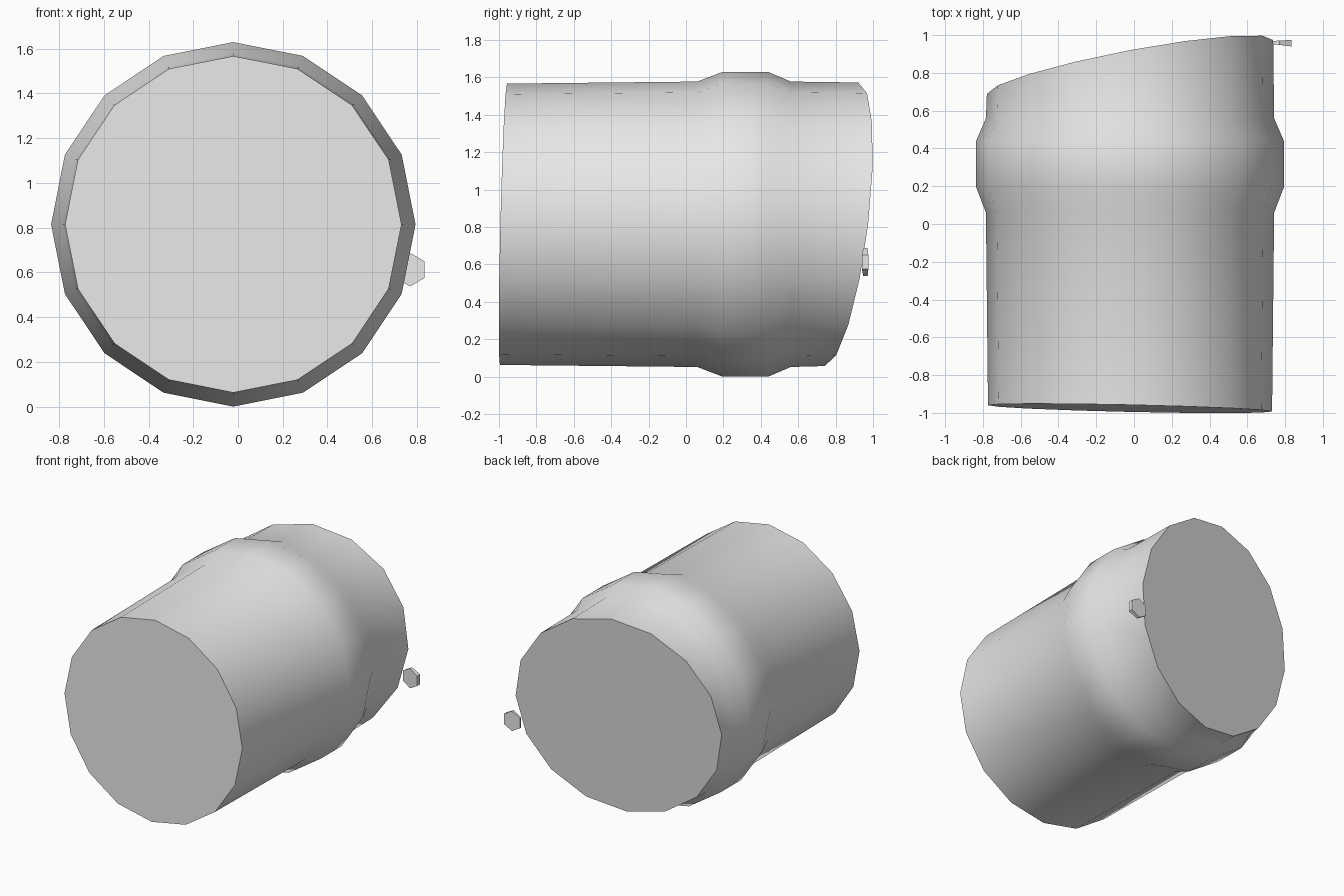
import bpy, bmesh, math

if "Cube" in bpy.data.objects:
    bpy.data.objects.remove(bpy.data.objects["Cube"])

grey = bpy.data.materials.new("light grey")
grey.diffuse_color = (0.8, 0.8, 0.8, 1)
grey.use_nodes = True
grey.node_tree.nodes["Principled BSDF"].inputs["Base Color"].default_value = grey.diffuse_color


def loft(name, cx, cz, sides, offset, sections):
    """Skin a closed tube along y; each section is (radius, y, slope in x, slope in z)."""
    bm = bmesh.new()
    rings = []
    for radius, y, slope_x, slope_z in sections:
        ring = []
        for i in range(sides):
            a = offset + 2 * math.pi * i / sides
            dx, dz = radius * math.cos(a), radius * math.sin(a)
            ring.append(bm.verts.new((cx + dx, y + slope_x * dx + slope_z * dz, cz + dz)))
        rings.append(ring)
    for lower, upper in zip(rings, rings[1:]):
        for i in range(sides):
            j = (i + 1) % sides
            bm.faces.new((lower[i], lower[j], upper[j], upper[i]))
    bm.faces.new(rings[0])
    bm.faces.new(rings[-1])
    bmesh.ops.recalc_face_normals(bm, faces=bm.faces)
    mesh = bpy.data.meshes.new(name)
    bm.to_mesh(mesh)
    bm.free()
    mesh.materials.append(grey)
    obj = bpy.data.objects.new(name, mesh)
    bpy.context.collection.objects.link(obj)
    bpy.ops.object.select_all(action='DESELECT')
    obj.select_set(True)
    bpy.context.view_layer.objects.active = obj
    bpy.ops.object.shade_smooth_by_angle(angle=math.radians(30))
    return obj


# Barrel with a raised collar and slanted flat ends
loft("barrel", -0.021, 0.8145, 16, 0, [
    (0.752, -0.976, -0.022, 0.025),
    (0.763, 0.06, 0, 0),
    (0.8145, 0.195, 0, 0),
    (0.8145, 0.44, 0, 0),
    (0.763, 0.56, 0, 0),
    (0.758, 0.831, 0.188, 0.118),
])

# Small hexagonal side tab, thicker at its outer edge
loft("side_tab", 0.769, 0.612, 6, math.pi / 6, [
    (0.075, 0.948, -0.12, 0),
    (0.075, 0.971, 0.06, 0),
])
